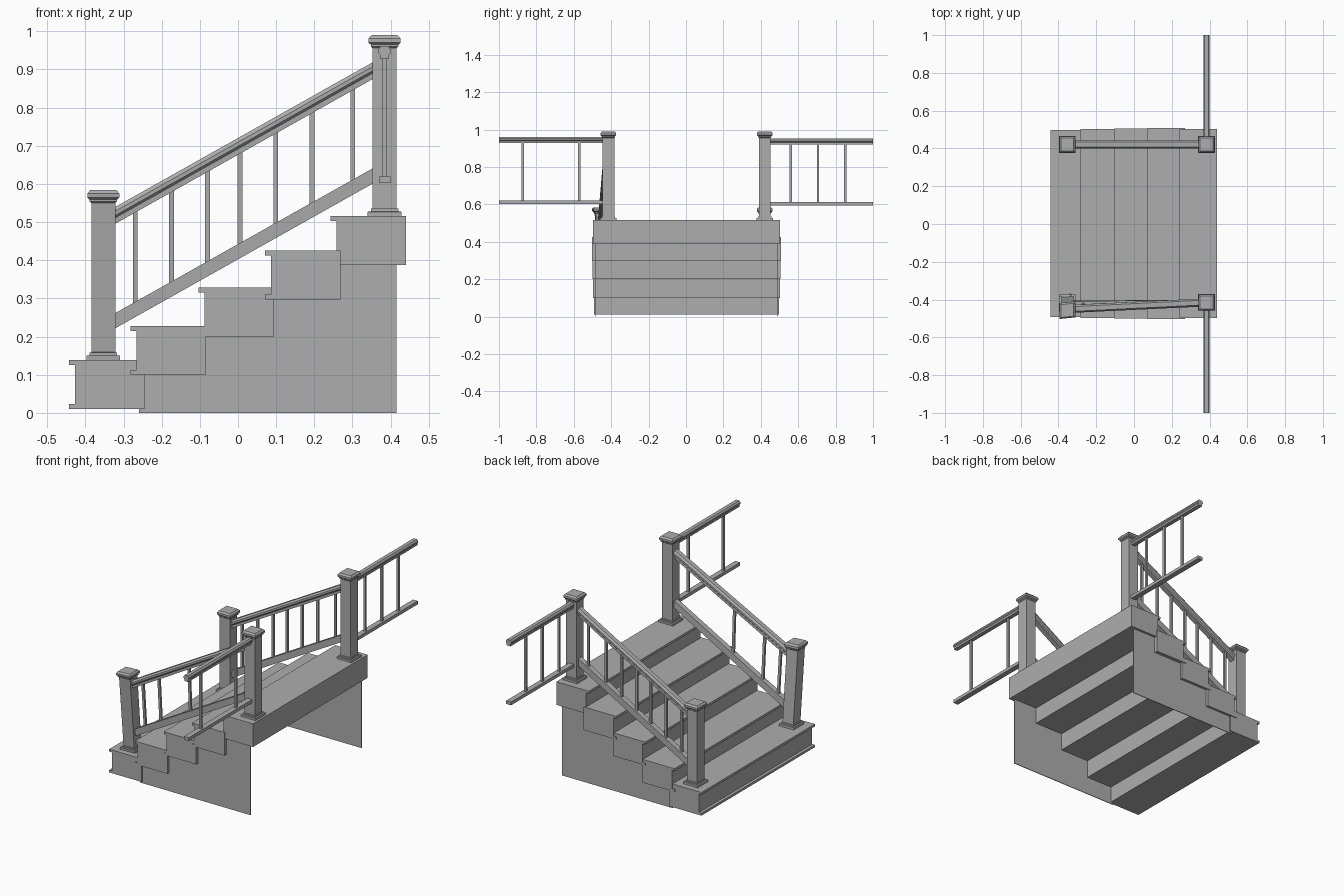
import bpy
import bmesh
from mathutils import Vector

cube = bpy.data.objects.get("Cube")
if cube:
    bpy.data.objects.remove(cube)

# One flat grey for everything
grey = bpy.data.materials.new("plain_grey")
grey.use_nodes = True
colour = (0.42, 0.42, 0.42, 1)
grey.diffuse_color = colour
grey.node_tree.nodes["Principled BSDF"].inputs["Base Color"].default_value = colour


def loft(name, rings, warp=None):
    """Skin a stack of equal-sized closed rings and cap both ends."""
    bm = bmesh.new()
    rows = [[bm.verts.new(p) for p in ring] for ring in rings]
    n = len(rows[0])
    for low, high in zip(rows, rows[1:]):
        for i in range(n):
            j = (i + 1) % n
            bm.faces.new((low[i], low[j], high[j], high[i]))
    bm.faces.new(rows[0][::-1])
    bm.faces.new(rows[-1])
    if warp:
        for v in bm.verts:
            warp(v.co)
    bmesh.ops.recalc_face_normals(bm, faces=bm.faces)
    mesh = bpy.data.meshes.new(name)
    bm.to_mesh(mesh)
    bm.free()
    mesh.materials.append(grey)
    obj = bpy.data.objects.new(name, mesh)
    bpy.context.scene.collection.objects.link(obj)
    return obj


def slab(name, profile, y0, y1):
    """Extrude an x-z profile along y."""
    return loft(name, [[(x, y, z) for x, z in profile] for y in (y0, y1)])


def square_stack(name, x, y, profile, warp=None):
    """Stack of squares given as (half width, z)."""
    corners = [(-1, -1), (1, -1), (1, 1), (-1, 1)]
    return loft(name, [[(x + h * a, y + h * b, z) for a, b in corners]
                       for h, z in profile], warp)


def rail(name, profile, a, b, warp=None):
    """Sweep a plumb-cut cross-section from a to b."""
    a, b = Vector(a), Vector(b)
    side = (b - a).cross(Vector((0, 0, 1))).normalized()
    up = Vector((0, 0, 1))
    return loft(name, [[p + side * u + up * v for u, v in profile] for p in (a, b)], warp)


def handrail_section(w, h):
    """Moulded section, hanging down from its top."""
    half = [(0.6, 0), (1, -0.25), (1, -0.5), (0.7, -0.65), (0.7, -1)]
    half = [(u * w / 2, v * h) for u, v in half]
    return half + [(-u, v) for u, v in reversed(half)]


def box_section(w, h):
    return [(w / 2, 0), (w / 2, -h), (-w / 2, -h), (-w / 2, 0)]


# Steps with a lip at top and bottom of the riser
steps = [(-0.443, 0.01, 0.495), (-0.282, 0.10, 0.5), (-0.104, 0.20, 0.502),
         (0.071, 0.297, 0.506), (0.242, 0.388, 0.5)]
DEPTH, RISE, LIP, NOSE = 0.198, 0.128, 0.013, 0.016
for i, (x, z, w) in enumerate(steps):
    top, back = z + RISE, x + DEPTH
    slab(f"step_{i + 1}",
         [(x, z), (back, z), (back, top), (x, top), (x, top - LIP),
          (x + NOSE, top - LIP), (x + NOSE, z + LIP), (x, z + LIP)],
         0.003 - w, 0.003 + w)

# Thin side panels cut to follow the steps
outline = [(0.415, 0), (0.415, 0.48)]
for (x, z, _), (_, z_below, _) in reversed(list(zip(steps[1:], steps))):
    outline += [(x + 0.022, z + 0.1), (x + 0.022, z_below + 0.1)]
outline[-1] = (outline[-1][0], 0)
for side, y in (("right", -0.482), ("left", 0.488)):
    slab(f"{side}_side_panel", outline, y - 0.002, y + 0.002)

# Railings
UP_X, LOW_X, UP_Z, LOW_Z = 0.384, -0.353, 0.515, 0.138
SLOPE = 0.562


def lean(co):
    """The right stair railing leans outwards towards its lower end."""
    f = (UP_X - co.x) / (UP_X - LOW_X)
    ground = UP_Z + (LOW_Z - UP_Z) * f
    co.y -= 0.095 * f * max(co.z - ground, 0)


def post(name, x, y, z0, z1, warp=None):
    square_stack(name, x, y, [
        (0.044, z0), (0.044, z0 + 0.012), (0.036, z0 + 0.013), (0.036, z0 + 0.02),
        (0.0315, z0 + 0.021), (0.0315, z1 - 0.034), (0.036, z1 - 0.03),
        (0.036, z1 - 0.025), (0.042, z1 - 0.02), (0.042, z1 - 0.009),
        (0.034, z1)], warp)


def baluster(name, x, y, z0, z1, warp=None):
    square_stack(name, x, y, [(0.0062, z0), (0.0062, z1)], warp)


def slope_z(x, start):
    return start + SLOPE * (x - LOW_X)


stair_x = [-0.269, -0.174, -0.08, 0.005, 0.099, 0.194, 0.301]
sides = [("left", 1, None, stair_x, [0.56, 0.706, 0.851], 0.0),
         ("right", -1, lean, [stair_x[0], stair_x[1], stair_x[3]], [0.57, 0.873], 0.008)]
for side, s, warp, xs, ys, lift in sides:
    y = 0.003 + s * 0.418
    post(f"{side}_upper_post", UP_X, y, UP_Z, 0.99)
    post(f"{side}_lower_post", LOW_X, y, LOW_Z, 0.584, warp)

    # Sloping stair rails
    for part, section, start in (("handrail", handrail_section(0.042, 0.044), 0.522),
                                 ("bottom_rail", box_section(0.03, 0.04), 0.244)):
        rail(f"{side}_stair_{part}", section, (LOW_X, y, start),
             (UP_X, y, slope_z(UP_X, start)), warp)
    for i, x in enumerate(xs):
        baluster(f"{side}_stair_baluster_{i + 1}", x, y,
                 slope_z(x, 0.23), slope_z(x, 0.49), warp)

    # Level rails running outwards from the upper post
    for part, section, z in (("handrail", handrail_section(0.034, 0.033), 0.952),
                             ("bottom_rail", box_section(0.03, 0.018), 0.612)):
        rail(f"{side}_level_{part}", section, (UP_X, y, z + lift), (UP_X, s, z + lift))
    for i, d in enumerate(ys):
        baluster(f"{side}_level_baluster_{i + 1}", UP_X, s * d, 0.60 + lift, 0.93 + lift)
